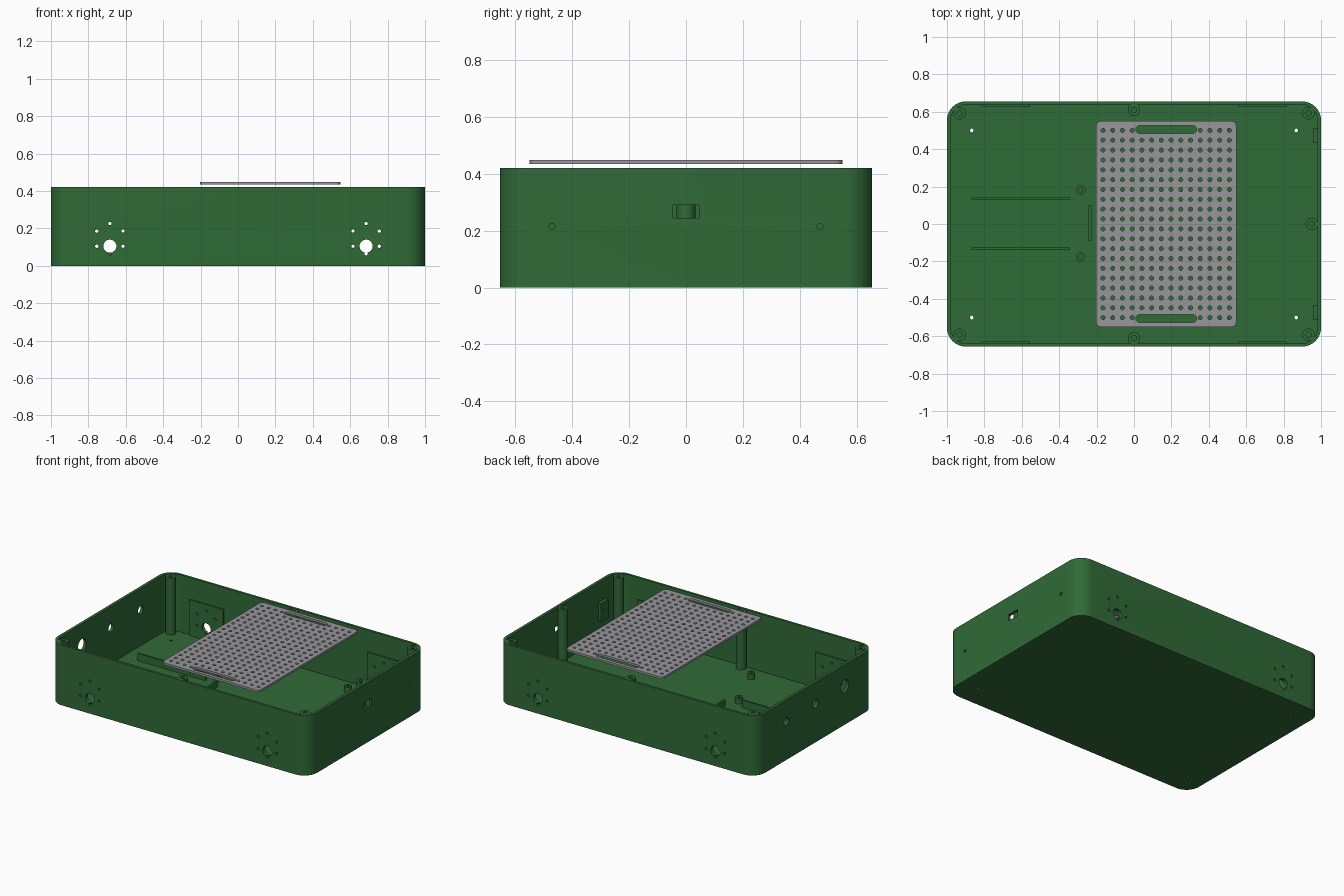
import bpy, bmesh, math
from mathutils import Matrix, Vector

if "Cube" in bpy.data.objects:
    bpy.data.objects.remove(bpy.data.objects["Cube"], do_unlink=True)

HEIGHT, FLOOR = 0.42, 0.02


def material(name, rgb):
    mat = bpy.data.materials.new(name)
    mat.use_nodes = True
    colour = (*rgb, 1.0)
    mat.diffuse_color = colour
    mat.node_tree.nodes["Principled BSDF"].inputs["Base Color"].default_value = colour
    return mat


GREEN = material("case green", (0.03, 0.145, 0.038))
GREY = material("plate grey", (0.31, 0.31, 0.33))


def slab(bm, cx, cy, w, d, r, z0, z1, seg=10):
    """Rounded rectangle extruded from z0 to z1."""
    verts = []
    for k, (sx, sy) in enumerate(((1, 1), (-1, 1), (-1, -1), (1, -1))):
        for i in range(seg + 1):
            a = math.pi / 2 * (k + i / seg)
            x = cx + sx * (w / 2 - r) + r * math.cos(a)
            y = cy + sy * (d / 2 - r) + r * math.sin(a)
            verts.append(bm.verts.new((x, y, z0)))
    face = bm.faces.new(verts)
    out = bmesh.ops.extrude_face_region(bm, geom=[face])
    top = [v for v in out["geom"] if isinstance(v, bmesh.types.BMVert)]
    bmesh.ops.translate(bm, verts=top, vec=(0, 0, z1 - z0))


def box(bm, x0, x1, y0, y1, z0, z1):
    centre = Matrix.Translation(((x0 + x1) / 2, (y0 + y1) / 2, (z0 + z1) / 2))
    size = Matrix.Diagonal((x1 - x0, y1 - y0, z1 - z0, 1))
    bmesh.ops.create_cube(bm, size=1, matrix=centre @ size)


def rod(bm, centre, r, length, axis="Z", seg=24):
    turn = Vector((0, 0, 1)).rotation_difference(
        Vector([float(axis == c) for c in "XYZ"])).to_matrix().to_4x4()
    bmesh.ops.create_cone(bm, cap_ends=True, segments=seg, radius1=r, radius2=r,
                          depth=length, matrix=Matrix.Translation(centre) @ turn)


def finish(bm, name, mat):
    bmesh.ops.recalc_face_normals(bm, faces=bm.faces)
    mesh = bpy.data.meshes.new(name)
    bm.to_mesh(mesh)
    bm.free()
    mesh.materials.append(mat)
    obj = bpy.data.objects.new(name, mesh)
    bpy.context.collection.objects.link(obj)
    return obj


def activate(obj):
    bpy.ops.object.select_all(action="DESELECT")
    obj.select_set(True)
    bpy.context.view_layer.objects.active = obj


def cut(targets, bm, mat=GREEN):
    """Subtract a set of separate solids from each target."""
    cutter = finish(bm, "cutter", mat)
    cutter.hide_render = True
    for obj in targets:
        activate(obj)
        mod = obj.modifiers.new("cut", "BOOLEAN")
        mod.operation, mod.solver, mod.object = "DIFFERENCE", "EXACT", cutter
        bpy.ops.object.modifier_apply(modifier=mod.name)
    bpy.data.objects.remove(cutter, do_unlink=True)


parts = []

# Open case with rounded corners
bm = bmesh.new()
slab(bm, 0, 0, 2, 1.31, 0.1, 0, HEIGHT)
shell = finish(bm, "case_shell", GREEN)
bm = bmesh.new()
slab(bm, 0, 0, 1.96, 1.276, 0.082, FLOOR, HEIGHT + 0.1)
cut([shell], bm)
parts.append(shell)

# Thickened mounting pads inside the long walls
bm = bmesh.new()
for sx in (-1, 1):
    for sy in (-1, 1):
        x, y = sx * 0.685, sy * 0.635
        box(bm, x - 0.13, x + 0.13, y - 0.007, y + 0.007, FLOOR - 0.005, 0.27)
motor_pads = finish(bm, "motor_pads", GREEN)
parts.append(motor_pads)

# Screw bosses inside the left wall
bm = bmesh.new()
for sy in (-1, 1):
    y = sy * 0.472
    box(bm, 0.957, 0.985, y - 0.04, y + 0.04, 0.155, 0.28)
side_bosses = finish(bm, "side_bosses", GREEN)
parts.append(side_bosses)

# Main shaft holes, side cable holes and the port opening
bm = bmesh.new()
for sx in (-1, 1):
    rod(bm, (sx * 0.685, 0, 0.105), 0.035, 1.6, "Y", 32)
cut([shell, motor_pads], bm)
bm = bmesh.new()
for y, r in ((0.325, 0.028), (0, 0.028), (-0.32, 0.045)):
    rod(bm, (-1, y, 0.27), r, 0.2, "X", 32)
box(bm, 0.9, 1.1, -0.045, 0.045, 0.245, 0.29)
for sx in (-1, 1):
    for sy in (-1, 1):
        rod(bm, (sx * 0.867, sy * 0.5, 0), 0.01, 0.1)
cut([shell], bm)

# Ring of small screw holes around each shaft, plus the boss holes
bm = bmesh.new()
for sx in (-1, 1):
    for i in range(6):
        a = math.pi / 6 + i * math.pi / 3
        rod(bm, (sx * 0.685 + 0.081 * math.cos(a), 0, 0.145 + 0.081 * math.sin(a)),
            0.009, 1.6, "Y", 16)
cut([shell, motor_pads], bm)
bm = bmesh.new()
for sy in (-1, 1):
    rod(bm, (1, sy * 0.472, 0.215), 0.011, 0.2, "X", 16)
cut([shell, side_bosses], bm)


def posts(name, places, r, hole, top, depth):
    """Round posts standing on the floor with blind screw holes."""
    solid, holes = bmesh.new(), bmesh.new()
    base = FLOOR - 0.005
    for x, y in places:
        rod(solid, (x, y, (base + top) / 2), r, top - base, seg=32)
        rod(holes, (x, y, top), hole, depth * 2, seg=20)
    obj = finish(solid, name, GREEN)
    cut([obj], holes)
    parts.append(obj)


corners = [(sx * 0.933, sy * 0.592) for sx in (-1, 1) for sy in (-1, 1)]
posts("lid_posts", corners + [(0, 0.61), (0, -0.61), (0.95, 0)],
      0.033, 0.014, HEIGHT - 0.002, 0.12)
posts("board_standoffs", [(-0.285, 0.182), (-0.285, -0.177)], 0.025, 0.011, 0.06, 0.03)
posts("plate_standoffs", [(x, sy * 0.52) for x in (-0.14, 0.485) for sy in (-1, 1)],
      0.025, 0.011, 0.06, 0.03)

# Holder rails and end stop on the floor
bm = bmesh.new()
for y in (0.138, -0.132):
    box(bm, -0.87, -0.345, y - 0.006, y + 0.006, FLOOR - 0.005, 0.072)
box(bm, -0.242, -0.228, -0.09, 0.098, FLOOR - 0.005, 0.06)
parts.append(finish(bm, "floor_rails", GREEN))

# Perforated plate with two handle slots
CX = 0.172
bm = bmesh.new()
slab(bm, CX, 0, 0.75, 1.1, 0.025, 0.434, 0.449, 6)
plate = finish(bm, "perforated_plate", GREY)
bm = bmesh.new()
for sy in (-1, 1):
    slab(bm, CX, sy * 0.505, 0.325, 0.042, 0.0205, 0.4, 0.48, 8)
for col in range(14):
    for row in range(20):
        dx = (col - 6.5) * 0.052
        if row in (0, 19) and abs(dx) < 0.175:
            continue
        rod(bm, (CX + dx, (row - 9.5) * 0.0527, 0.44), 0.011, 0.08, seg=12)
cut([plate], bm, GREY)
parts.append(plate)

for obj in parts:
    activate(obj)
    bpy.ops.object.shade_smooth_by_angle(angle=math.radians(35))
